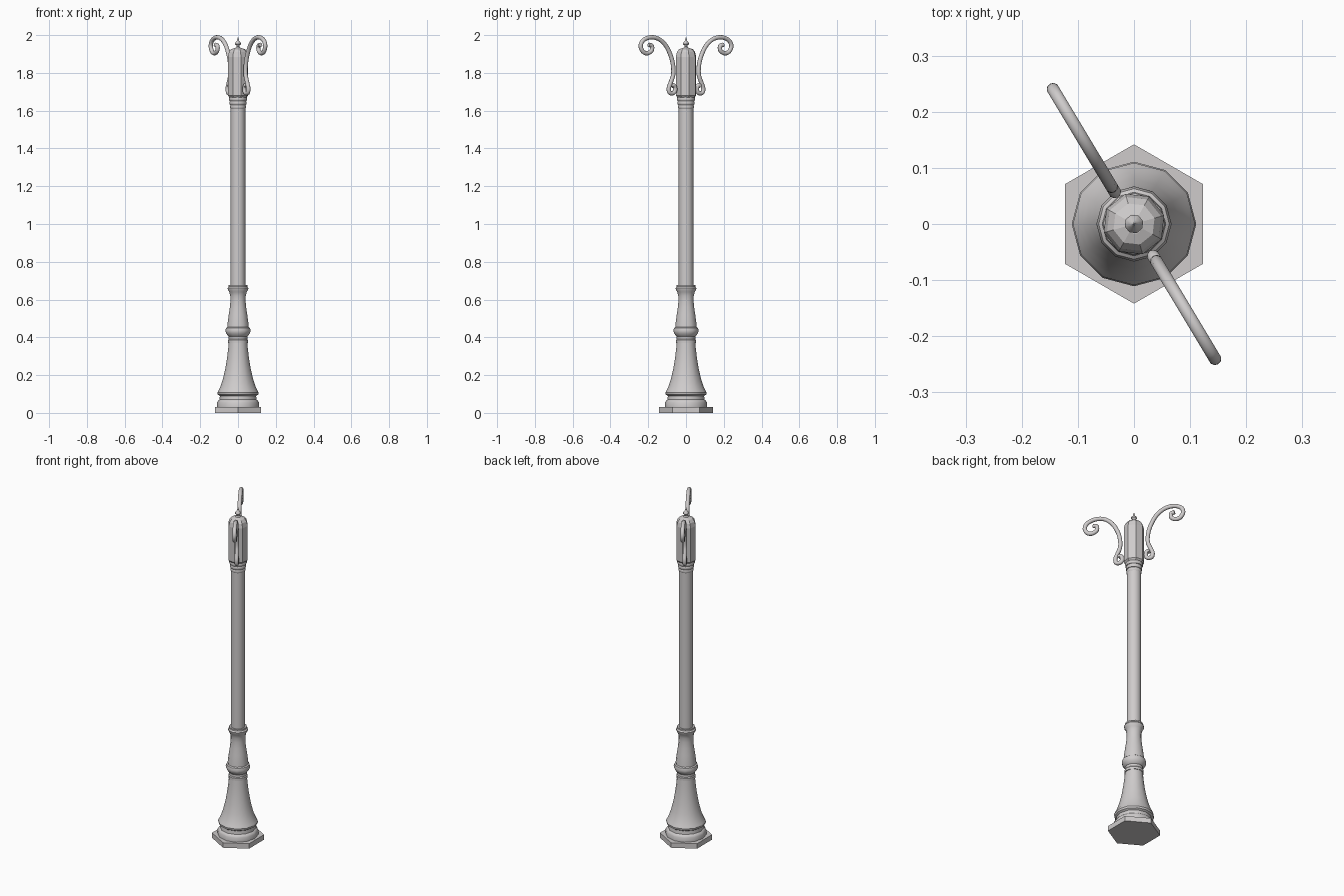
import bpy
import bmesh
import math
from mathutils import Matrix, Vector

cube = bpy.data.objects.get("Cube")
if cube:
    bpy.data.objects.remove(cube, do_unlink=True)

metal = bpy.data.materials.new("pale_grey_metal")
metal.use_nodes = True
grey = (0.62, 0.60, 0.60, 1)
metal.diffuse_color = grey
metal.node_tree.nodes["Principled BSDF"].inputs["Base Color"].default_value = grey


def finish(name, bm, smooth=None):
    bmesh.ops.recalc_face_normals(bm, faces=bm.faces)
    mesh = bpy.data.meshes.new(name)
    bm.to_mesh(mesh)
    bm.free()
    mesh.materials.append(metal)
    obj = bpy.data.objects.new(name, mesh)
    bpy.context.collection.objects.link(obj)
    if smooth:
        bpy.ops.object.select_all(action='DESELECT')
        obj.select_set(True)
        bpy.context.view_layer.objects.active = obj
        bpy.ops.object.shade_smooth_by_angle(angle=math.radians(smooth))
    return obj


def skin(bm, rings):
    """Join successive vertex rings and close both ends."""
    n = len(rings[0])
    for a, b in zip(rings, rings[1:]):
        for i in range(n):
            j = (i + 1) % n
            bm.faces.new((a[i], a[j], b[j], b[i]))
    bm.faces.new(rings[0])
    bm.faces.new(rings[-1])


def turned(name, profile, sides, turn=0, smooth=None):
    """Stack polygon rings from (radius, height) pairs."""
    bm = bmesh.new()
    rings = []
    for r, z in profile:
        angles = [math.radians(turn) + math.tau * i / sides for i in range(sides)]
        rings.append([bm.verts.new((r * math.cos(a), r * math.sin(a), z)) for a in angles])
    skin(bm, rings)
    return finish(name, bm, smooth)


def spline(points, steps=5):
    """Catmull-Rom curve through the points."""
    p = [Vector(q) for q in points]
    p = [2 * p[0] - p[1]] + p + [2 * p[-1] - p[-2]]
    out = []
    for a, b, c, d in zip(p, p[1:], p[2:], p[3:]):
        for k in range(steps):
            t = k / steps
            out.append(0.5 * (2 * b + (c - a) * t + (2 * a - 5 * b + 4 * c - d) * t ** 2
                              + (3 * b - a - 3 * c + d) * t ** 3))
    return out + [p[-2]]


def scroll(name, points, radius, angle, sides=10):
    """Sweep a round bar along a path lying in an upright plane."""
    path = spline(points)
    bm = bmesh.new()
    rings = []
    for i, p in enumerate(path):
        t = (path[min(i + 1, len(path) - 1)] - path[max(i - 1, 0)]).normalized()
        ring = []
        for k in range(sides):
            a = math.tau * k / sides
            across = radius * math.cos(a)
            ring.append(bm.verts.new((p.x - t.y * across, radius * math.sin(a),
                                      p.y + t.x * across)))
        rings.append(ring)
    skin(bm, rings)
    bm.transform(Matrix.Rotation(angle, 4, 'Z'))
    return finish(name, bm, 50)


# Hexagonal foot
turned("foot_plate", [(0.142, 0), (0.142, 0.03)], 6, 30)

# Flared pedestal with its mouldings
turned("pedestal", [(0.111, 0.03), (0.111, 0.055), (0.105, 0.065), (0.098, 0.07),
                    (0.096, 0.09), (0.107, 0.097), (0.109, 0.108), (0.103, 0.12),
                    (0.093, 0.14), (0.080, 0.18), (0.068, 0.23), (0.058, 0.29),
                    (0.052, 0.34), (0.049, 0.375)], 12, 0, 35)
turned("pedestal_collar", [(0.053, 0.37), (0.053, 0.385), (0.049, 0.39), (0.049, 0.405),
                           (0.055, 0.41), (0.063, 0.422), (0.067, 0.435),
                           (0.063, 0.45), (0.056, 0.455)], 12, 0, 35)
turned("neck", [(0.057, 0.45), (0.055, 0.475), (0.049, 0.52), (0.043, 0.56),
                (0.040, 0.595), (0.041, 0.62), (0.046, 0.64), (0.053, 0.65),
                (0.055, 0.66), (0.049, 0.668), (0.049, 0.676)], 12, 0, 35)

# Shaft and upper rings
turned("shaft", [(0.039, 0.67), (0.039, 1.63)], 12, 0, 35)
for i in range(3):
    z = 1.61 + 0.021 * i
    r = 0.042 + 0.003 * i
    turned(f"top_ring_{i + 1}", [(r - 0.003, z), (r, z + 0.005),
                                 (r, z + 0.016), (r - 0.003, z + 0.021)], 12, 0, 35)

# Faceted head with domed cap and pointed finial
turned("head", [(0.046, 1.668), (0.056, 1.68), (0.056, 1.885), (0.050, 1.91),
                (0.038, 1.925), (0.018, 1.932)], 8, 16)
turned("finial", [(0.017, 1.93), (0.007, 1.938), (0.008, 1.945), (0.017, 1.953),
                  (0.015, 1.96), (0.007, 1.968), (0.001, 1.988)], 8, 16, 40)

# Pair of scrolled arms on opposite sides
ARM = [(0.088, 1.728), (0.078, 1.735), (0.068, 1.722), (0.069, 1.702), (0.084, 1.692),
       (0.102, 1.697), (0.106, 1.72), (0.094, 1.75), (0.079, 1.79), (0.080, 1.84),
       (0.094, 1.89), (0.125, 1.945), (0.170, 1.98), (0.222, 1.988), (0.265, 1.972),
       (0.280, 1.942), (0.265, 1.912), (0.238, 1.904), (0.213, 1.918),
       (0.211, 1.942), (0.231, 1.949)]
for side, turn in (("front", -59), ("back", 121)):
    scroll(f"{side}_scroll_arm", ARM, 0.0115, math.radians(turn))
